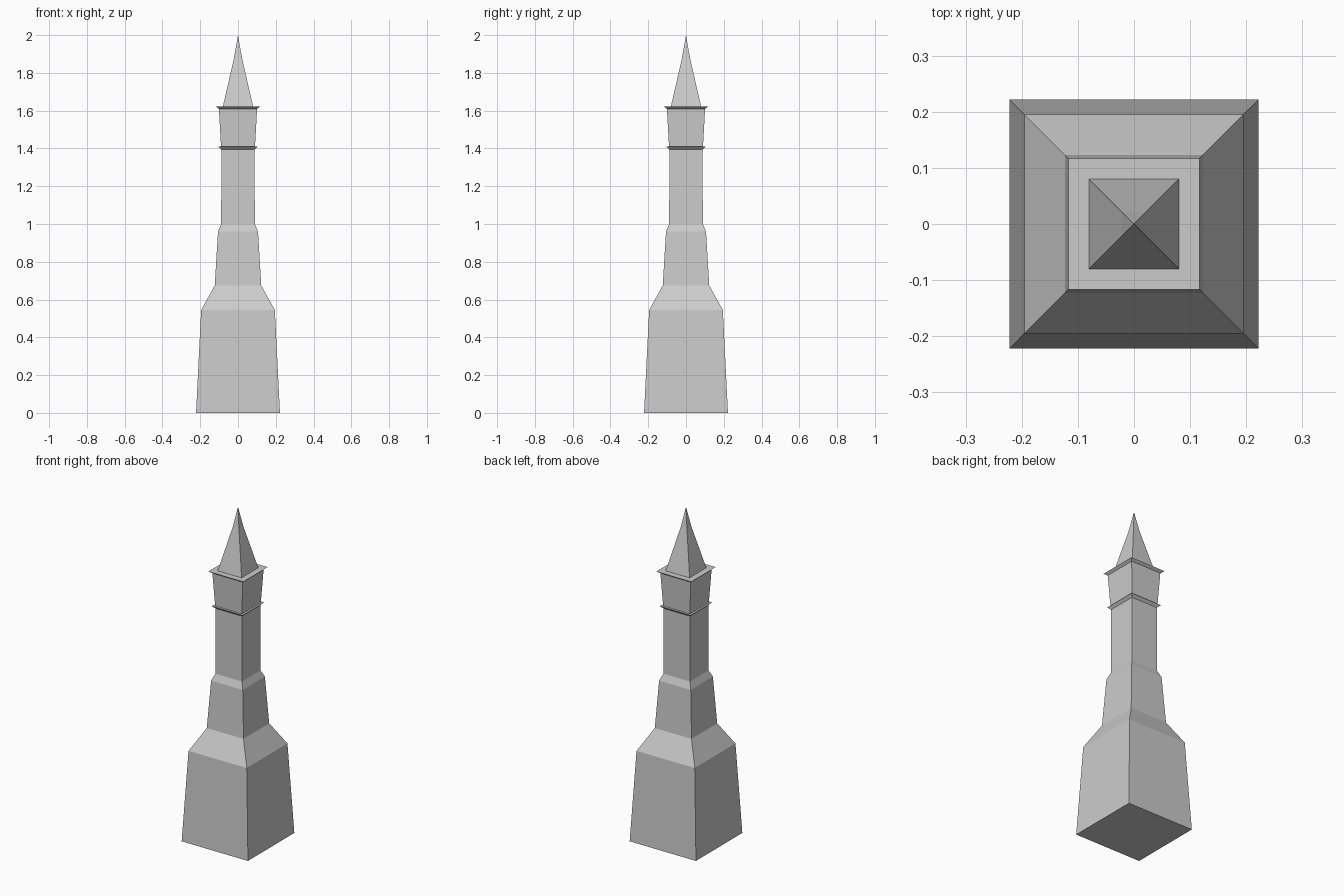
import bpy, bmesh

if "Cube" in bpy.data.objects:
    bpy.data.objects.remove(bpy.data.objects["Cube"])


def square_loft(name, profile):
    """Stack square sections (half width, z) into a closed flat-faced solid."""
    bm = bmesh.new()
    rings = []
    for h, z in profile:
        if h == 0:
            rings.append([bm.verts.new((0, 0, z))])
        else:
            rings.append([bm.verts.new((x * h, y * h, z))
                          for x, y in ((-1, -1), (1, -1), (1, 1), (-1, 1))])
    for lower, upper in zip(rings, rings[1:]):
        for i in range(4):
            j = (i + 1) % 4
            if len(upper) == 1:
                bm.faces.new((lower[i], lower[j], upper[0]))
            else:
                bm.faces.new((lower[i], lower[j], upper[j], upper[i]))
    bm.faces.new(rings[0][::-1])
    if len(rings[-1]) == 4:
        bm.faces.new(rings[-1])
    bmesh.ops.recalc_face_normals(bm, faces=bm.faces)
    mesh = bpy.data.meshes.new(name)
    bm.to_mesh(mesh)
    bm.free()
    obj = bpy.data.objects.new(name, mesh)
    bpy.context.collection.objects.link(obj)
    return obj


# Tapered base, sloped shoulders, shaft, ledge, flared lantern and cornice
square_loft("tower", [
    (0.222, 0), (0.195, 0.545), (0.123, 0.675), (0.106, 0.96),
    (0.089, 1.0), (0.088, 1.395), (0.103, 1.41), (0.09, 1.41),
    (0.101, 1.61), (0.117, 1.622), (0.08, 1.622)])

# Slightly concave pyramid roof
square_loft("spire", [(0.08, 1.622), (0.021, 1.88), (0, 2.0)])
